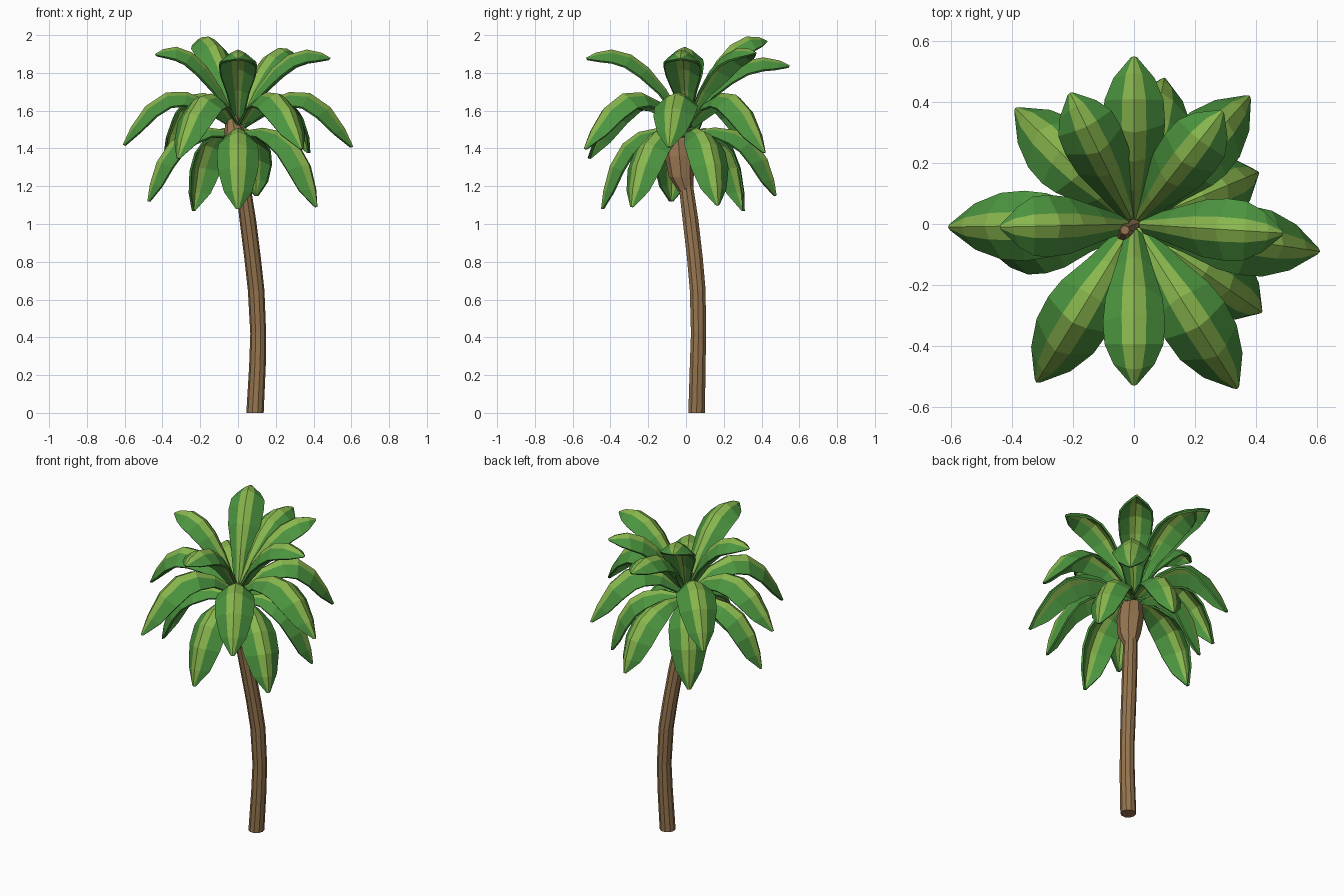
import bpy, bmesh, math
from mathutils import Vector

if "Cube" in bpy.data.objects:
    bpy.data.objects.remove(bpy.data.objects["Cube"])


def material(name, rgb):
    m = bpy.data.materials.new(name)
    m.diffuse_color = (*rgb, 1)
    m.use_nodes = True
    m.node_tree.nodes["Principled BSDF"].inputs["Base Color"].default_value = m.diffuse_color
    return m


LIGHT = material("light green", (0.25, 0.47, 0.075))
GREEN = material("leaf green", (0.072, 0.30, 0.05))
BARK = material("bark brown", (0.30, 0.175, 0.078))


def make_object(name, bm, mats):
    me = bpy.data.meshes.new(name)
    bm.to_mesh(me)
    bm.free()
    for m in mats:
        me.materials.append(m)
    ob = bpy.data.objects.new(name, me)
    bpy.context.collection.objects.link(ob)
    return ob


def tube(name, rings, sides, mat):
    """Loft horizontal rings given as (x, y, z, radius)."""
    bm = bmesh.new()
    loops = []
    for x, y, z, r in rings:
        loops.append([bm.verts.new((x + r * math.cos(math.tau * i / sides),
                                    y + r * math.sin(math.tau * i / sides), z))
                      for i in range(sides)])
    for a, b in zip(loops, loops[1:]):
        for i in range(sides):
            j = (i + 1) % sides
            bm.faces.new((a[i], a[j], b[j], b[i]))
    bm.faces.new(loops[0][::-1])
    bm.faces.new(loops[-1])
    return make_object(name, bm, [mat])


# Leaning trunk
tube("trunk", [(0.09, 0.056, 0, 0.046), (0.103, 0.062, 0.25, 0.044),
               (0.107, 0.066, 0.42, 0.042), (0.096, 0.062, 0.65, 0.044),
               (0.077, 0.047, 0.82, 0.044), (0.052, 0.024, 1.02, 0.044),
               (0.027, 0.0, 1.2, 0.04)], 10, BARK)

# Swollen crown base that carries the leaves
tube("crown_base", [(0.029, 0.0, 1.17, 0.038), (0.015, -0.025, 1.25, 0.066),
                    (0.0, -0.035, 1.36, 0.078), (-0.01, -0.04, 1.44, 0.07),
                    (-0.025, -0.03, 1.53, 0.042), (-0.03, -0.02, 1.62, 0.015)],
     8, BARK)

# Leaf outline: position along the rib and relative half width
OUTLINE = [(0, 0.28), (0.18, 0.6), (0.36, 0.92), (0.54, 1.0),
           (0.74, 0.95), (0.9, 0.66), (1, 0.1)]
# Leaf section: sideways position and drop from the rib
SECTION = [(-1, 0.68), (-0.4, 0.18), (0, 0), (0.4, 0.18), (1, 0.68)]


def leaf(name, base_z, ctrl, tip, half_width):
    """Folded leaf along a curved rib; ctrl = (share of tip reach, height)."""
    tip = Vector(tip)
    flat = Vector((tip.x, tip.y, 0))
    out = flat.normalized()
    side = Vector((0, 0, 1)).cross(out)
    p0 = out * 0.015 + Vector((0, 0, base_z))
    p1 = flat * ctrl[0] + Vector((0, 0, ctrl[1]))
    bm = bmesh.new()
    rows = []
    for t, w in OUTLINE:
        p = p0 * (1 - t) ** 2 + p1 * 2 * t * (1 - t) + tip * t * t
        tangent = ((p1 - p0) * (1 - t) + (tip - p1) * t).normalized()
        normal = tangent.cross(side)
        w *= half_width
        rows.append([bm.verts.new(p + side * s * w - normal * d * w)
                     for s, d in SECTION])
    for a, b in zip(rows, rows[1:]):
        for i in range(4):
            f = bm.faces.new((a[i], b[i], b[i + 1], a[i + 1]))
            f.material_index = 0 if i in (1, 2) else 1   # light stripe on rib
    bmesh.ops.recalc_face_normals(bm, faces=bm.faces)
    if sum(f.normal.z for f in bm.faces) < 0:
        bmesh.ops.reverse_faces(bm, faces=bm.faces)
    ob = make_object(name, bm, [LIGHT, GREEN])
    mod = ob.modifiers.new("thickness", 'SOLIDIFY')
    mod.thickness = 0.012
    mod.offset = -1


# Upright top leaves: tip and height of the arch above it
TOP = [(0, 0.55, 1.84, 0.16), (-0.21, 0.43, 1.97, 0.13),
       (-0.44, -0.01, 1.9, 0.16), (0.29, 0.37, 1.91, 0.12),
       (0.49, -0.03, 1.88, 0.17), (0, -0.53, 1.88, 0.17)]
for i, (x, y, z, rise) in enumerate(TOP):
    leaf(f"top_leaf_{i + 1}", 1.56, (0.5, z + rise), (x, y, z), 0.102)

# Arching middle leaves
MIDDLE = [(-0.61, -0.01, 1.42), (0.61, -0.09, 1.41), (-0.32, -0.52, 1.35),
          (0.34, -0.54, 1.40), (0.38, 0.42, 1.38), (-0.39, 0.38, 1.38)]
for i, tip in enumerate(MIDDLE):
    leaf(f"middle_leaf_{i + 1}", 1.53, (0.66, 1.93), tip, 0.115)

# Drooping lower leaves
LOW = [(0, -0.45, 1.08), (0.42, -0.29, 1.09), (0.41, 0.17, 1.1),
       (0.1, 0.48, 1.15), (-0.24, 0.31, 1.07), (-0.48, -0.08, 1.12)]
for i, tip in enumerate(LOW):
    leaf(f"low_leaf_{i + 1}", 1.49, (0.9, 1.60), tip, 0.112)
